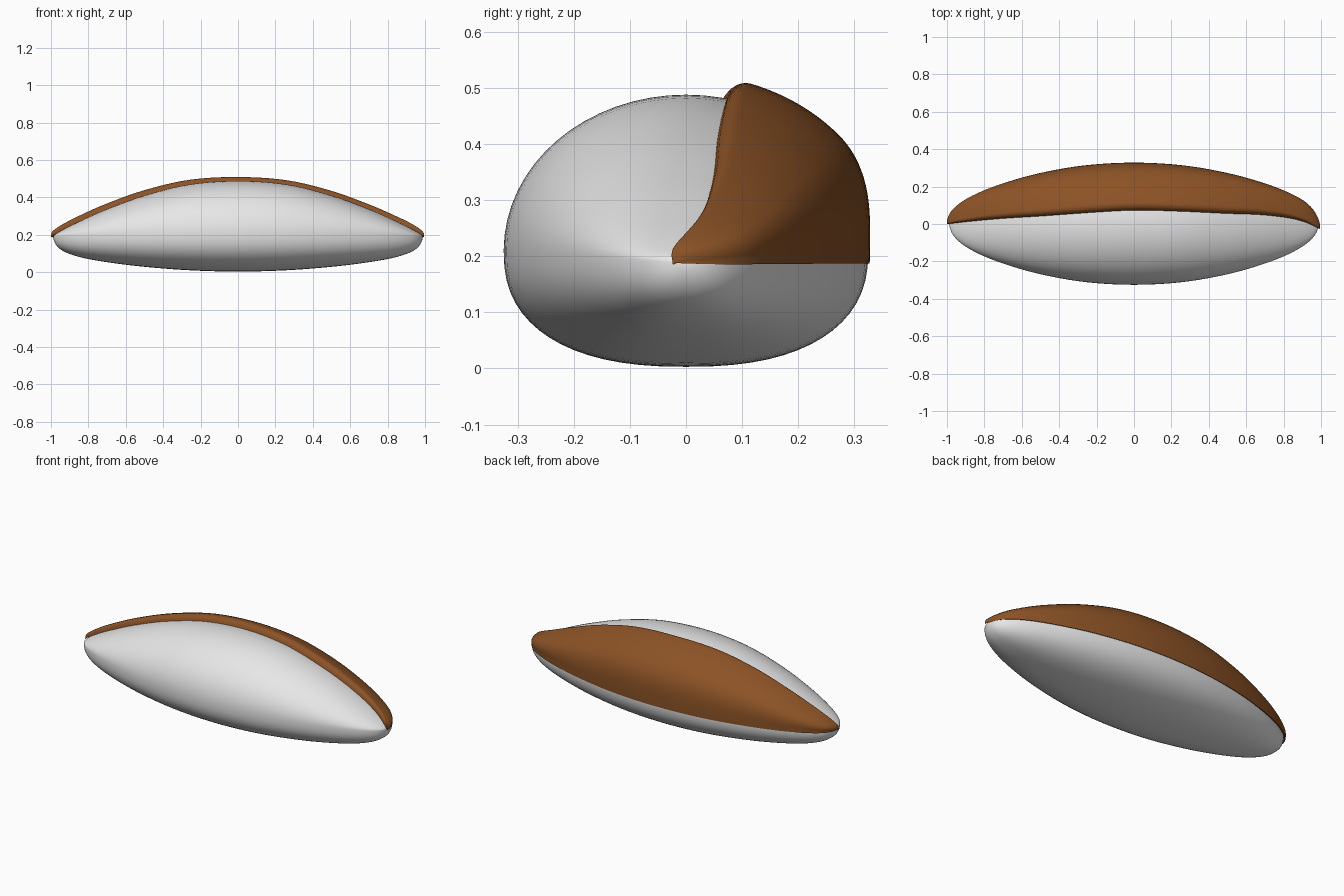
import bpy, bmesh, math

if "Cube" in bpy.data.objects:
    bpy.data.objects.remove(bpy.data.objects["Cube"])

# Outline tables sampled every 15 degrees of s, where x = length * sin(s)
WIDTH = [.325, .311, .270, .212, .147, .077, 0]
TOP = [.488, .470, .412, .338, .268, .217, .188]
BOTTOM = [.003, .010, .028, .053, .083, .125, .188]
MID = [.21, .209, .207, .203, .199, .193, .188]
# Angle of the shell's upper edge, s = -90..90 in steps of 15
EDGE = [90, 87, 84, 82, 81, 79, 77, 77.5, 78, 77, 80, 92, 105]


def spline(tab, t, mirror=False):
    """Smooth Catmull-Rom lookup in an evenly spaced table."""
    def get(k):
        if k < 0:
            return tab[-k] if mirror else tab[0]
        if k >= len(tab):
            return 2 * tab[-1] - tab[-2]
        return tab[k]
    i = min(int(t), len(tab) - 2)
    f = t - i
    a, b, c, d = get(i - 1), get(i), get(i + 1), get(i + 2)
    return b + .5 * f * (c - a + f * (2*a - 5*b + 4*c - d + f * (3*(b - c) + d - a)))


def section(s, a, off=0.0):
    """Point (y, z) of the body's cross-section at station s and angle a."""
    t = abs(s) / 15
    w, top, bot, mid = (spline(q, t, True) for q in (WIDTH, TOP, BOTTOM, MID))
    c, n = math.cos(a), math.sin(a)
    if n >= 0:
        y, z = w * c, mid + (top - mid) * n
    else:
        p = 2 / 2.4
        y = w * math.copysign(abs(c) ** p, c)
        z = mid - (mid - bot) * abs(n) ** p
    return y + off * c, z + off * n


def smooth(t):
    t = max(0, min(1, t))
    return t * t * (3 - 2 * t)


def loft(name, rings, colour):
    """Skin closed rings of points into a smooth object."""
    bm = bmesh.new()
    rows = [[bm.verts.new(p) for p in r] for r in rings]
    n = len(rows[0])
    for r0, r1 in zip(rows, rows[1:]):
        for j in range(n):
            k = (j + 1) % n
            bm.faces.new((r0[j], r0[k], r1[k], r1[j]))
    bm.faces.new(rows[0])
    bm.faces.new(rows[-1])
    bmesh.ops.remove_doubles(bm, verts=bm.verts, dist=1e-5)
    bmesh.ops.recalc_face_normals(bm, faces=bm.faces)
    me = bpy.data.meshes.new(name)
    bm.to_mesh(me)
    bm.free()
    ob = bpy.data.objects.new(name, me)
    bpy.context.collection.objects.link(ob)
    mat = bpy.data.materials.new(name + " colour")
    mat.diffuse_color = colour
    mat.use_nodes = True
    mat.node_tree.nodes["Principled BSDF"].inputs["Base Color"].default_value = mat.diffuse_color
    me.materials.append(mat)
    bpy.context.view_layer.objects.active = ob
    ob.select_set(True)
    bpy.ops.object.shade_smooth_by_angle(angle=math.radians(50))
    ob.select_set(False)
    return ob


STATIONS = [-90 + 3 * i for i in range(61)]

# White kernel: pointed lens with a domed top and flatter underside
rings = []
for s in STATIONS:
    x = .987 * math.sin(math.radians(s))
    rings.append([(x, *section(s, math.tau * j / 64)) for j in range(64)])
loft("white_kernel", rings, (.80, .80, .80, 1))

# Brown shell: thickened skin over the upper back, with a rounded front rim
N = 40
rings = []
for s in STATIONS:
    x = (1.0 if s < 0 else .995) * math.sin(math.radians(s))
    a0 = math.radians(-4)
    a1 = math.radians(spline(EDGE, (s + 90) / 15))
    fade = .2 + .8 * max(0, math.cos(math.radians(s))) ** .5
    shift = -.022 * smooth((s - 65) / 25)
    ring = []
    for j in range(N + 1):
        v = 1 - (1 - j / N) ** 1.4
        off = .003 + .033 * smooth((v - .05) / .5)
        if v > .93:
            off *= math.sqrt(max(0, 1 - ((v - .93) / .07) ** 2))
        y, z = section(s, a0 + (a1 - a0) * v, off * fade)
        ring.append((x, y + shift, z))
    for j in range(12, -1, -1):
        y, z = section(s, a0 + (a1 - a0) * j / 12, -.012 * fade)
        ring.append((x, y + shift, z))
    rings.append(ring)
loft("brown_shell", rings, (.26, .085, .019, 1))
